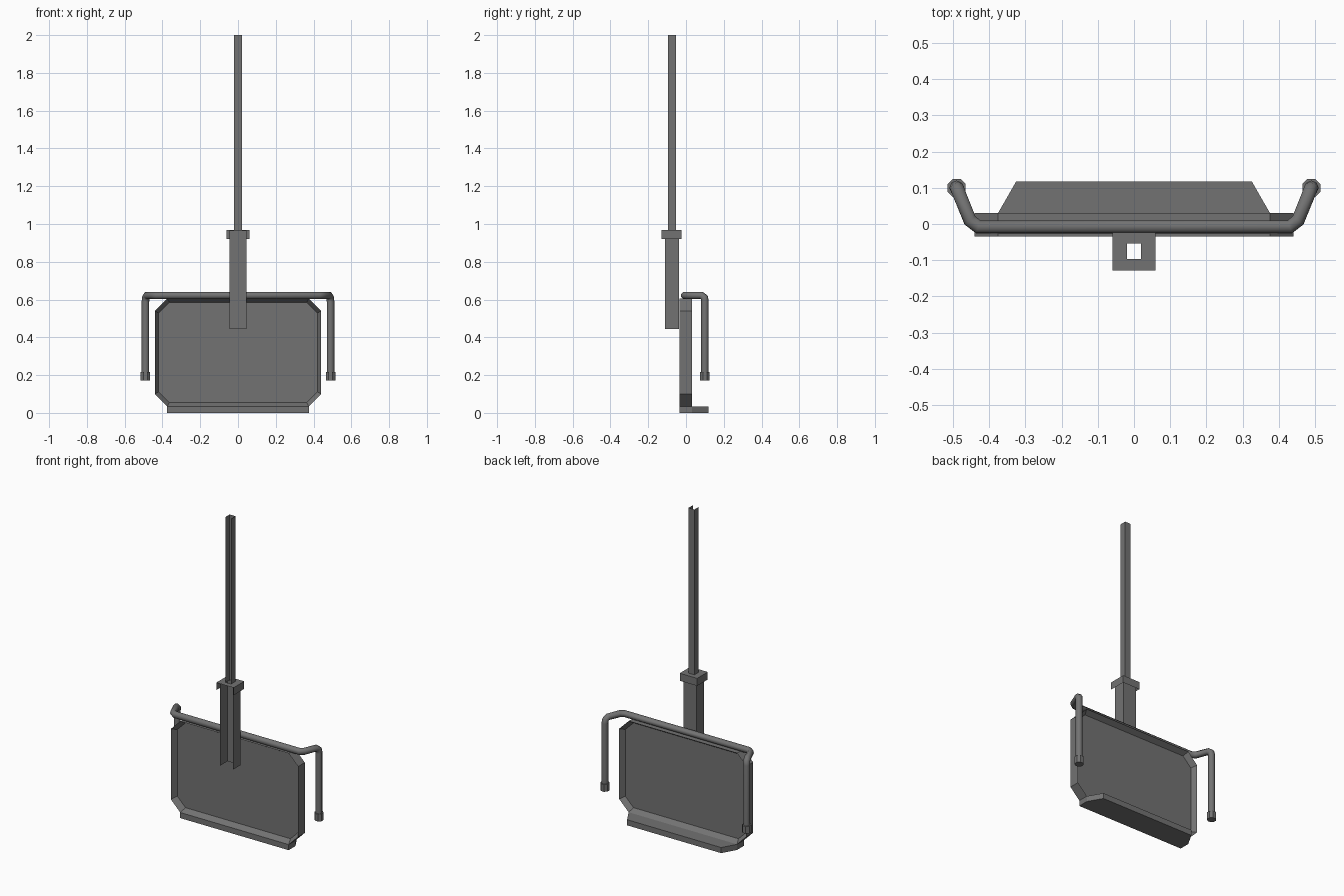
import bpy, bmesh
from math import pi

cube = bpy.data.objects.get("Cube")
if cube:
    bpy.data.objects.remove(cube)

steel = bpy.data.materials.new("dark_grey_steel")
GREY = (0.17, 0.17, 0.17, 1)
steel.diffuse_color = GREY
steel.use_nodes = True
steel.node_tree.nodes["Principled BSDF"].inputs["Base Color"].default_value = GREY


def link(name, data):
    obj = bpy.data.objects.new(name, data)
    data.materials.append(steel)
    bpy.context.collection.objects.link(obj)
    return obj


def mesh_from(name, bm):
    data = bpy.data.meshes.new(name)
    bm.to_mesh(data)
    bm.free()
    return link(name, data)


def strip(bm, lower, upper, closed):
    """Quads between two matching outlines."""
    n = len(lower)
    for i in range(n if closed else n - 1):
        j = (i + 1) % n
        bm.faces.new((lower[i], lower[j], upper[j], upper[i]))


def rect(half, y0, y1):
    # Starts and ends at the front, so an open strip leaves the front free
    return [(half, y0), (half, y1), (-half, y1), (-half, y0)]


def channel(name, half, y0, y1, z0, z1, hole=None):
    """Sheet channel open to the front, with an optional pierced top."""
    bm = bmesh.new()
    low, top = ([bm.verts.new((x, y, z)) for x, y in rect(half, y0, y1)]
                for z in (z0, z1))
    strip(bm, low, top, False)
    if hole:
        inner = [bm.verts.new((x, y, z1)) for x, y in rect(*hole)]
        strip(bm, top, inner, True)
    return mesh_from(name, bm)


# Hanger: mast, collar and lower post
channel("mast", 0.02, -0.096, -0.054, 0.965, 2.0)
channel("collar", 0.06, -0.129, -0.024, 0.92, 0.967, (0.02, -0.096, -0.054))
channel("post", 0.045, -0.112, -0.038, 0.445, 0.965)


# Back panel: chamfered rim with a sheet set in the middle
def octagon(inset):
    w, lo, hi, c = 0.44 - inset, 0.035 + inset, 0.605 - inset, 0.065 - inset * 0.4
    return [(w, lo + c), (w, hi - c), (w - c, hi), (c - w, hi),
            (-w, hi - c), (-w, lo + c), (c - w, lo), (w - c, lo)]


bm = bmesh.new()
front, back, sheet = ([bm.verts.new((x, y, z)) for x, z in octagon(inset)]
                      for inset, y in ((0, -0.035), (0, 0.031), (0.02, 0)))
strip(bm, front, back, True)
strip(bm, sheet, front, True)
strip(bm, back, sheet, True)
bm.faces.new(sheet)
mesh_from("back_panel", bm)

# Foot ledge with tapered rear corners
bm = bmesh.new()
outline = [(-0.375, -0.035), (0.375, -0.035), (0.375, 0.031),
           (0.325, 0.118), (-0.325, 0.118), (-0.375, 0.031)]
low, top = ([bm.verts.new((x, y, z)) for x, y in outline] for z in (0, 0.035))
strip(bm, low, top, True)
bm.faces.new(low[::-1])
bm.faces.new(top)
mesh_from("foot_ledge", bm)

# Handrail: one bent tube, mirrored about the middle
half_path = [(0.43, -0.008, 0.622), (0.453, 0.01, 0.622), (0.482, 0.082, 0.622),
             (0.488, 0.098, 0.61), (0.49, 0.1, 0.59), (0.49, 0.1, 0.2)]
path = [(-x, y, z) for x, y, z in reversed(half_path)] + half_path
curve = bpy.data.curves.new("handrail", "CURVE")
curve.dimensions = "3D"
curve.bevel_depth = 0.02
curve.bevel_resolution = 2
spline = curve.splines.new("POLY")
spline.points.add(len(path) - 1)
for point, co in zip(spline.points, path):
    point.co = (*co, 1)
spline.use_smooth = True
link("handrail", curve)

# Grips at the rail ends
for side, name in ((1, "left_grip"), (-1, "right_grip")):
    bpy.ops.mesh.primitive_cylinder_add(vertices=8, radius=0.027, depth=0.045,
                                        location=(side * 0.49, 0.1, 0.193),
                                        rotation=(0, 0, pi / 8))
    grip = bpy.context.object
    grip.name = name
    grip.data.materials.append(steel)
    bpy.ops.object.shade_smooth_by_angle()
